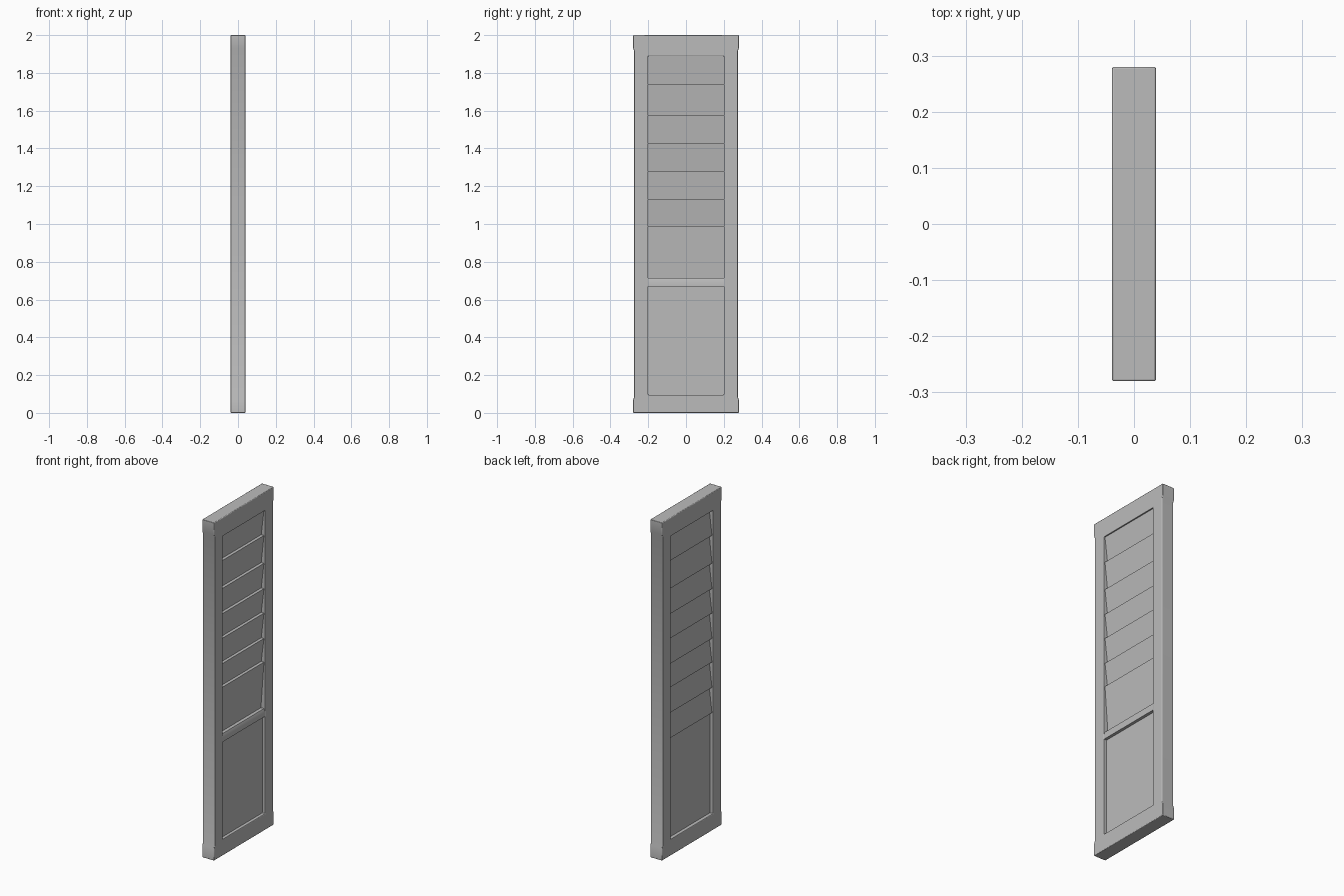
import bpy
import bmesh
import math

cube = bpy.data.objects.get("Cube")
if cube:
    bpy.data.objects.remove(cube, do_unlink=True)

# One plain paint colour
paint = bpy.data.materials.new("grey_paint")
paint.use_nodes = True
grey = (0.5, 0.5, 0.5, 1)
paint.diffuse_color = grey
paint.node_tree.nodes["Principled BSDF"].inputs["Base Color"].default_value = grey


def finish(name, bm, bevel=0):
    bmesh.ops.recalc_face_normals(bm, faces=bm.faces)
    mesh = bpy.data.meshes.new(name)
    bm.to_mesh(mesh)
    bm.free()
    mesh.materials.append(paint)
    ob = bpy.data.objects.new(name, mesh)
    bpy.context.collection.objects.link(ob)
    if bevel:
        mod = ob.modifiers.new("soft_edges", "BEVEL")
        mod.width = bevel
        mod.segments = 2
        mod.limit_method = 'ANGLE'
        mod.angle_limit = math.radians(30)
    bpy.ops.object.select_all(action='DESELECT')
    ob.select_set(True)
    bpy.context.view_layer.objects.active = ob
    bpy.ops.object.shade_smooth_by_angle(angle=math.radians(35))
    return ob


def strip(name, profile, half_width, bevel=0):
    """Sweep an (x, z) profile across the width of the door."""
    bm = bmesh.new()
    face = bm.faces.new([bm.verts.new((x, -half_width, z)) for x, z in profile])
    ext = bmesh.ops.extrude_face_region(bm, geom=[face])
    moved = [v for v in ext["geom"] if isinstance(v, bmesh.types.BMVert)]
    bmesh.ops.translate(bm, verts=moved, vec=(0, 2 * half_width, 0))
    return finish(name, bm, bevel)


DEPTH = 0.039
OPEN_Y, OPEN_LOW, OPEN_TOP = 0.2, 0.095, 1.89
INNER = 0.205          # infill tucks slightly into the frame

# Outer frame: a ring with slightly wider top and bottom ends
side = [(0.28, 0), (0.28, 0.07), (0.274, 0.085),
        (0.274, 1.915), (0.28, 1.93), (0.28, 2)]
outer = side + [(-y, z) for y, z in reversed(side)]
inner = [(OPEN_Y, OPEN_LOW), (OPEN_Y, OPEN_TOP),
         (-OPEN_Y, OPEN_TOP), (-OPEN_Y, OPEN_LOW)]
bm = bmesh.new()
edges = []
for loop in (outer, inner):
    verts = [bm.verts.new((-DEPTH, y, z)) for y, z in loop]
    edges += [bm.edges.new((v, verts[i - 1])) for i, v in enumerate(verts)]
bmesh.ops.triangle_fill(bm, use_beauty=True, edges=edges)
ext = bmesh.ops.extrude_face_region(bm, geom=bm.faces[:])
moved = [v for v in ext["geom"] if isinstance(v, bmesh.types.BMVert)]
bmesh.ops.translate(bm, verts=moved, vec=(2 * DEPTH, 0, 0))
finish("door_frame", bm, 0.003)

# Tilted slats: tops lean to the right face, bottoms to the left face
NEAR, FAR = 0.012, 0.03
levels = [1.89, 1.74, 1.575, 1.425, 1.28, 1.13, 0.99]
for i, (top, low) in enumerate(zip(levels, levels[1:])):
    strip(f"slat_{i + 1}", [(-FAR, low), (NEAR, low), (FAR, top), (-NEAR, top)], INNER)

# Lowest slat: one tall face on the right, two steps on the left
strip("lower_slat", [(-FAR, 0.69), (0.008, 0.69), (FAR, 0.99), (-NEAR, 0.99),
                     (-FAR, 0.84), (-NEAR, 0.84)], INNER)

# Middle rail, standing proud on the right face only
strip("middle_rail", [(-0.01, 0.67), (0.036, 0.67), (0.036, 0.7), (0.03, 0.715),
                      (-0.01, 0.715)], INNER)

# Flat lower panel
strip("lower_panel", [(-0.017, 0.085), (0.019, 0.085), (0.019, 0.69), (-0.017, 0.69)], INNER)
